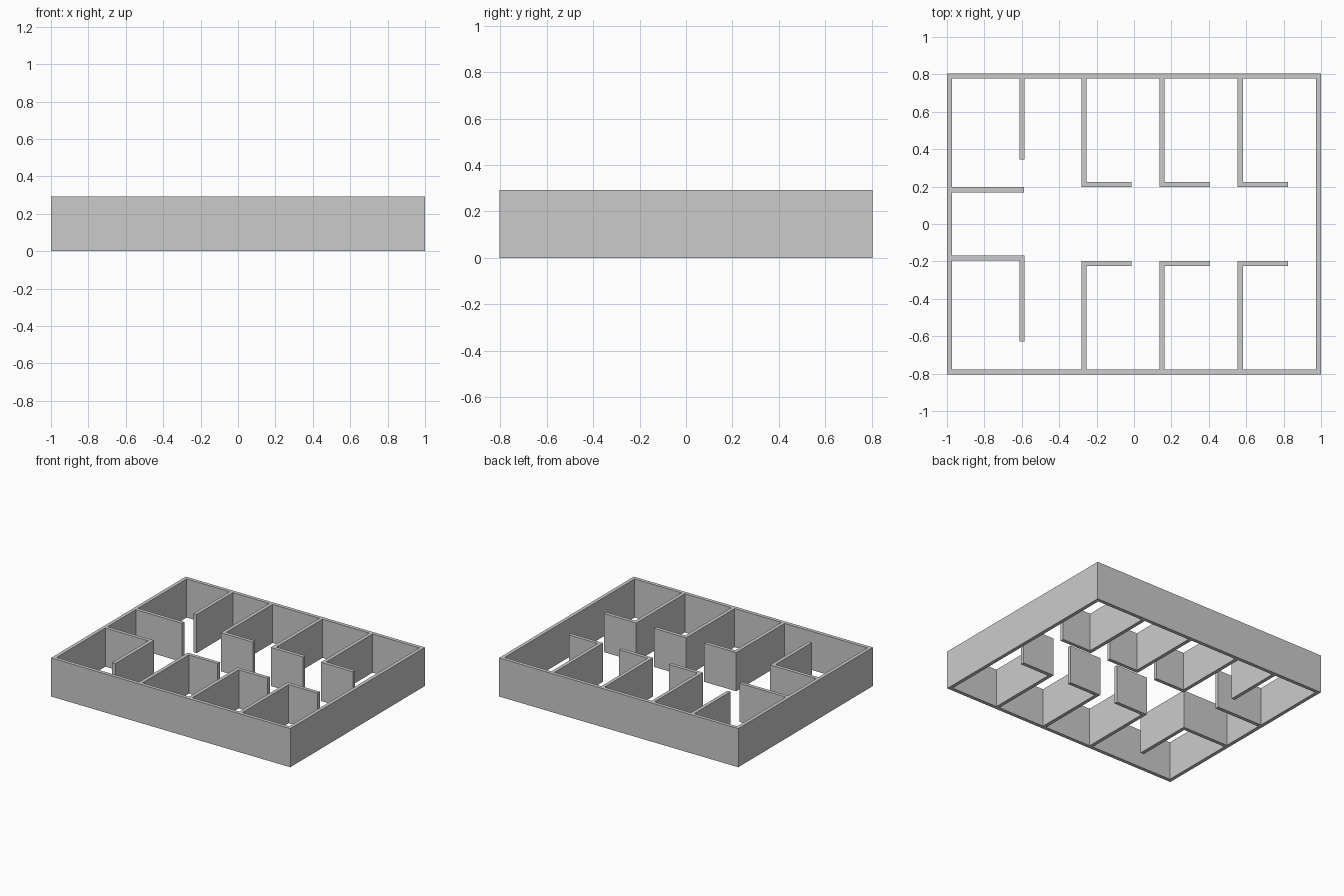
import bpy, bmesh
from mathutils import Vector

if "Cube" in bpy.data.objects:
    bpy.data.objects.remove(bpy.data.objects["Cube"])

H = 0.292          # wall height
T = 0.027          # wall thickness
X, Y = 1.0, 0.804  # outer half sizes
XI, YI = X - T, Y - T


def wall(name, path, closed=False):
    """Extruded wall with mitred corners following a plan centreline."""
    pts = [Vector(p) for p in path]
    n = len(pts)
    segs = [(pts[(i + 1) % n] - pts[i]).normalized() for i in range(n)]
    bm = bmesh.new()
    rings = []
    for i, p in enumerate(pts):
        before = segs[i - 1] if closed or i > 0 else segs[i]
        after = segs[i] if closed or i < n - 1 else before
        na, nb = Vector((-before.y, before.x)), Vector((-after.y, after.x))
        off = (na + nb) / (1 + na.dot(nb)) * T / 2
        a, b = p + off, p - off
        rings.append([bm.verts.new((q.x, q.y, z))
                      for q, z in ((a, 0), (b, 0), (b, H), (a, H))])
    for i in range(n if closed else n - 1):
        r, s = rings[i], rings[(i + 1) % n]
        for k in range(4):
            bm.faces.new((r[k], r[(k + 1) % 4], s[(k + 1) % 4], s[k]))
    if not closed:
        bm.faces.new(rings[0])
        bm.faces.new(rings[-1])
    bmesh.ops.recalc_face_normals(bm, faces=bm.faces)
    mesh = bpy.data.meshes.new(name)
    bm.to_mesh(mesh)
    bm.free()
    ob = bpy.data.objects.new(name, mesh)
    bpy.context.collection.objects.link(ob)
    return ob


# Perimeter
cx, cy = X - T / 2, Y - T / 2
wall("outer_wall", [(-cx, -cy), (cx, -cy), (cx, cy), (-cx, cy)], closed=True)

# Left rooms: back room has a door gap by the corridor, front room by the outer wall
wall("back_room_side_wall", [(-0.6, YI), (-0.6, 0.344)])
wall("back_room_corridor_wall", [(-XI, 0.183), (-0.587, 0.183)])
wall("front_room_wall", [(-XI, -0.181), (-0.6, -0.181), (-0.6, -0.627)])

# L-shaped stall partitions, three per side of the corridor
stalls = wall("stall_partitions", [(-0.268, YI), (-0.268, 0.211), (-0.013, 0.211)])
arr = stalls.modifiers.new("repeat", 'ARRAY')
arr.count = 3
arr.use_relative_offset = False
arr.use_constant_offset = True
arr.constant_offset_displace = (0.418, 0, 0)
mir = stalls.modifiers.new("both_sides", 'MIRROR')
mir.use_axis = (False, True, False)
